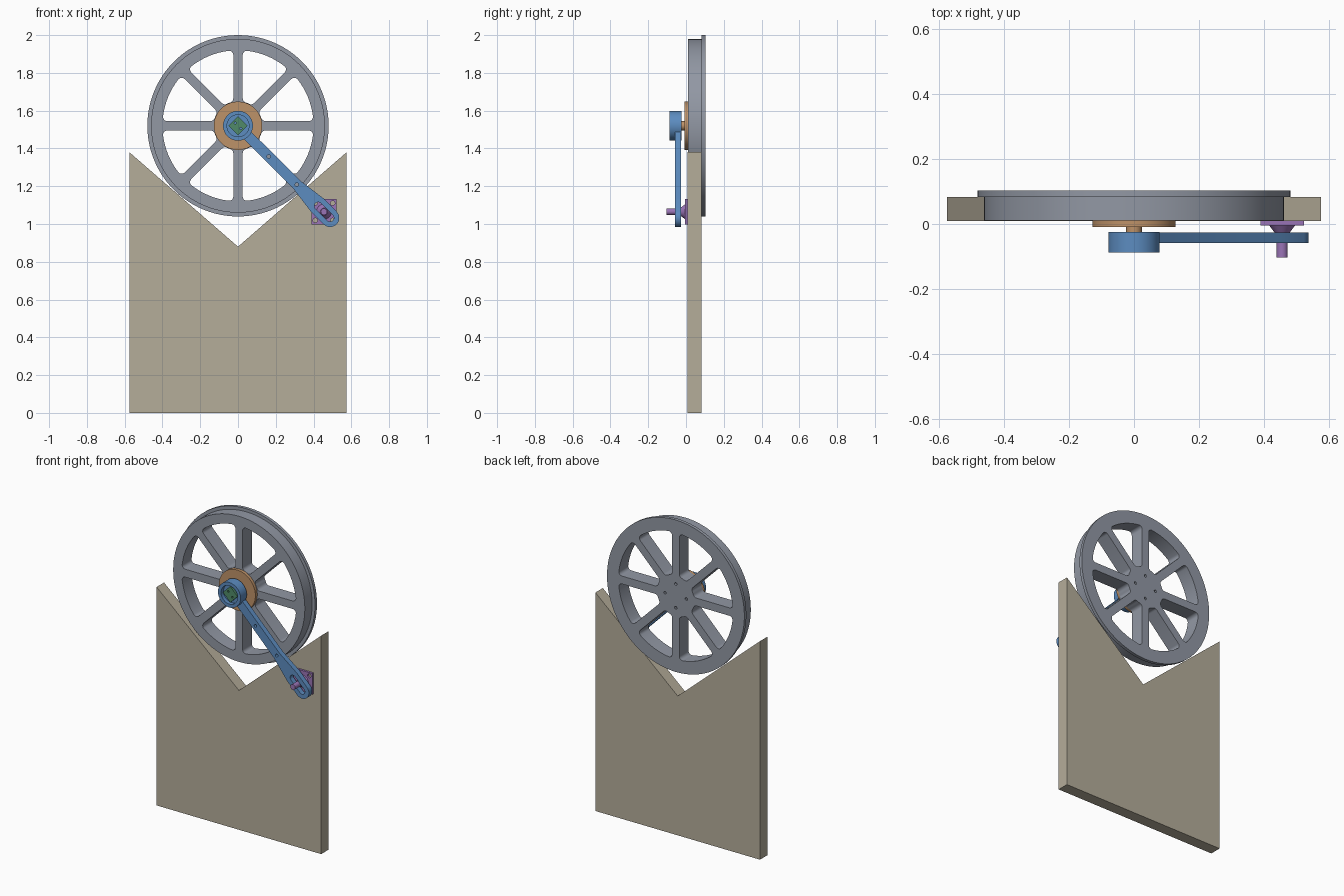
import bpy, bmesh, math
from math import sin, cos, pi, radians
from mathutils import Matrix, Vector

old = bpy.data.objects.get("Cube")
if old:
    bpy.data.objects.remove(old, do_unlink=True)

AXLE = (0, 1.52)       # wheel centre in x, z
PIN = (0.455, 1.065)   # follower pin in x, z


def material(name, rgb):
    lin = [((c / 255 + 0.055) / 1.055) ** 2.4 for c in rgb] + [1]
    m = bpy.data.materials.new(name)
    m.use_nodes = True
    m.diffuse_color = lin
    m.node_tree.nodes["Principled BSDF"].inputs["Base Color"].default_value = lin
    return m


TAN = material("tan board", (181, 173, 154))
GREY = material("wheel grey", (146, 152, 164))
ORANGE = material("hub orange", (190, 146, 104))
BLUE = material("crank blue", (92, 140, 192))
GREEN = material("insert green", (80, 138, 104))
PURPLE = material("pin purple", (154, 116, 182))


def finish(name, bm, mat):
    bmesh.ops.recalc_face_normals(bm, faces=bm.faces)
    me = bpy.data.meshes.new(name)
    bm.to_mesh(me)
    bm.free()
    me.materials.clear()
    me.materials.append(mat)
    ob = bpy.data.objects.new(name, me)
    bpy.context.collection.objects.link(ob)
    bpy.ops.object.select_all(action='DESELECT')
    ob.select_set(True)
    bpy.context.view_layer.objects.active = ob
    bpy.ops.object.shade_smooth_by_angle(angle=radians(30))
    return ob


def plate(name, loops, y0, y1, mat):
    """Extrude x-z outlines (first outer, then holes) from y0 to y1."""
    cu = bpy.data.curves.new(name, 'CURVE')
    cu.dimensions = '2D'
    cu.fill_mode = 'BOTH'
    cu.extrude = (y1 - y0) / 2
    for loop in loops:
        sp = cu.splines.new('POLY')
        sp.points.add(len(loop) - 1)
        for p, (x, z) in zip(sp.points, loop):
            p.co = (x, z, 0, 1)
        sp.use_cyclic_u = True
    tmp = bpy.data.objects.new(name + " outline", cu)
    bpy.context.collection.objects.link(tmp)
    bpy.context.view_layer.update()
    me = bpy.data.meshes.new_from_object(
        tmp.evaluated_get(bpy.context.evaluated_depsgraph_get()))
    bm = bmesh.new()
    bm.from_mesh(me)
    bpy.data.objects.remove(tmp, do_unlink=True)
    bpy.data.curves.remove(cu)
    bpy.data.meshes.remove(me)
    bmesh.ops.remove_doubles(bm, verts=bm.verts, dist=1e-5)
    for v in bm.verts:
        x, z, d = v.co
        v.co = (x, (y0 + y1) / 2 - d, z)
    for f in bm.faces:
        f.material_index = 0
    return finish(name, bm, mat)


def rod(name, centre, r_front, r_back, y0, y1, mat, n=48):
    """Cylinder or cone along y."""
    bm = bmesh.new()
    place = Matrix.Translation(Vector((centre[0], (y0 + y1) / 2, centre[1])))
    bmesh.ops.create_cone(bm, cap_ends=True, segments=n, radius1=r_back,
                          radius2=r_front, depth=y1 - y0,
                          matrix=place @ Matrix.Rotation(pi / 2, 4, 'X'))
    return finish(name, bm, mat)


def arc(c, r, a0, a1, n):
    return [(c[0] + r * cos(a0 + (a1 - a0) * i / n),
             c[1] + r * sin(a0 + (a1 - a0) * i / n)) for i in range(n + 1)]


def circle(c, r, n=96):
    return arc(c, r, 0, 2 * pi, n)[:-1]


def window(turn, hub=0.13, rim=0.4, half=0.025, f=0.022):
    """Opening between two spokes, with filleted corners."""
    d = half + f
    inner = (math.sqrt((hub + f) ** 2 - d * d), d)
    outer = (math.sqrt((rim - f) ** 2 - d * d), d)
    ai, ao = math.atan2(d, inner[0]), math.atan2(d, outer[0])
    low = arc(inner, f, pi + ai, 1.5 * pi, 5) + arc(outer, f, 1.5 * pi, 2 * pi + ao, 6)
    high = [(math.hypot(x, z), pi / 4 - math.atan2(z, x)) for x, z in reversed(low)]
    high = [(r * cos(a), r * sin(a)) for r, a in high]
    pts = (low + arc((0, 0), rim, ao, pi / 4 - ao, 8)[1:-1] + high
           + arc((0, 0), hub, pi / 4 - ai, ai, 4)[1:-1])
    c, s = cos(turn), sin(turn)
    return [(AXLE[0] + x * c - z * s, AXLE[1] + x * s + z * c) for x, z in pts]


# Notched backing board
plate("notched_board", [[(-0.575, 0), (0.575, 0), (0.575, 1.38), (0, 0.88),
                         (-0.575, 1.38)]], 0.009, 0.083, TAN)

# Spoked wheel with bolt holes, and its rear flange
bolts = [circle(p, 0.009, 12) for p in arc(AXLE, 0.075, 0, 1.5 * pi, 3)]
plate("spoked_wheel", [circle(AXLE, 0.46)] + [window(i * pi / 4) for i in range(8)]
      + bolts, 0.01, 0.103, GREY)
plate("wheel_flange", [circle(AXLE, 0.48), circle(AXLE, 0.46)], 0.083, 0.103, GREY)

# Hub disc and stub shaft
rod("hub_disc", AXLE, 0.128, 0.128, -0.009, 0.0105, ORANGE, 64)
rod("stub_shaft", AXLE, 0.024, 0.024, -0.03, -0.008, ORANGE, 32)


def along(pts):
    """Map arm coordinates (along, across) to x, z at 45 degrees downward."""
    k = math.sqrt(0.5)
    return [(AXLE[0] + (u + v) * k, AXLE[1] + (v - u) * k) for u, v in pts]


# Crank arm with slotted end
end, slot0, r_end = 0.69, 0.6, 0.048
tip = arc((end, 0), r_end, -pi / 2, pi / 2, 20)
arm = [(0.05, -0.027), (0.44, -0.028), (0.59, -r_end)] + tip
arm += [(0.59, r_end), (0.44, 0.028), (0.05, 0.027)]
slot = arc((end, 0), 0.02, -pi / 2, pi / 2, 10) + arc((slot0, 0), 0.02, pi / 2, 1.5 * pi, 10)
holes = [circle((u, 0), 0.009, 16) for u in (0.23, 0.44)]
plate("crank_arm", [along(p) for p in [arm, slot] + holes], -0.058, -0.0255, BLUE)

# Crank hub cup with square insert
rod("crank_hub_floor", AXLE, 0.079, 0.079, -0.062, -0.025, BLUE, 64)
plate("crank_hub_ring", [circle(AXLE, 0.079, 64), circle(AXLE, 0.058, 64)],
      -0.087, -0.062, BLUE)
square = [(-0.036, -0.036), (0.036, -0.036), (0.036, 0.036), (-0.036, 0.036)]
plate("square_insert", [along(square)] + [along(circle((u, 0), 0.006, 12))
      for u in (-0.02, 0.02)], -0.078, -0.061, GREEN)

# Follower pin on a square mounting plate
px, pz = PIN
s, h = 0.067, 0.046
corners = [(px + a * s, pz + b * s) for a, b in ((-1, -1), (1, -1), (1, 1), (-1, 1))]
screws = [circle((px + a * h, pz + b * h), 0.012, 16) for a in (-1, 1) for b in (-1, 1)]
plate("pin_plate", [corners] + screws, -0.004, 0.0095, PURPLE)
rod("pin_cone", PIN, 0.019, 0.04, -0.032, -0.004, PURPLE)
rod("follower_pin", PIN, 0.017, 0.017, -0.103, -0.03, PURPLE, 32)
